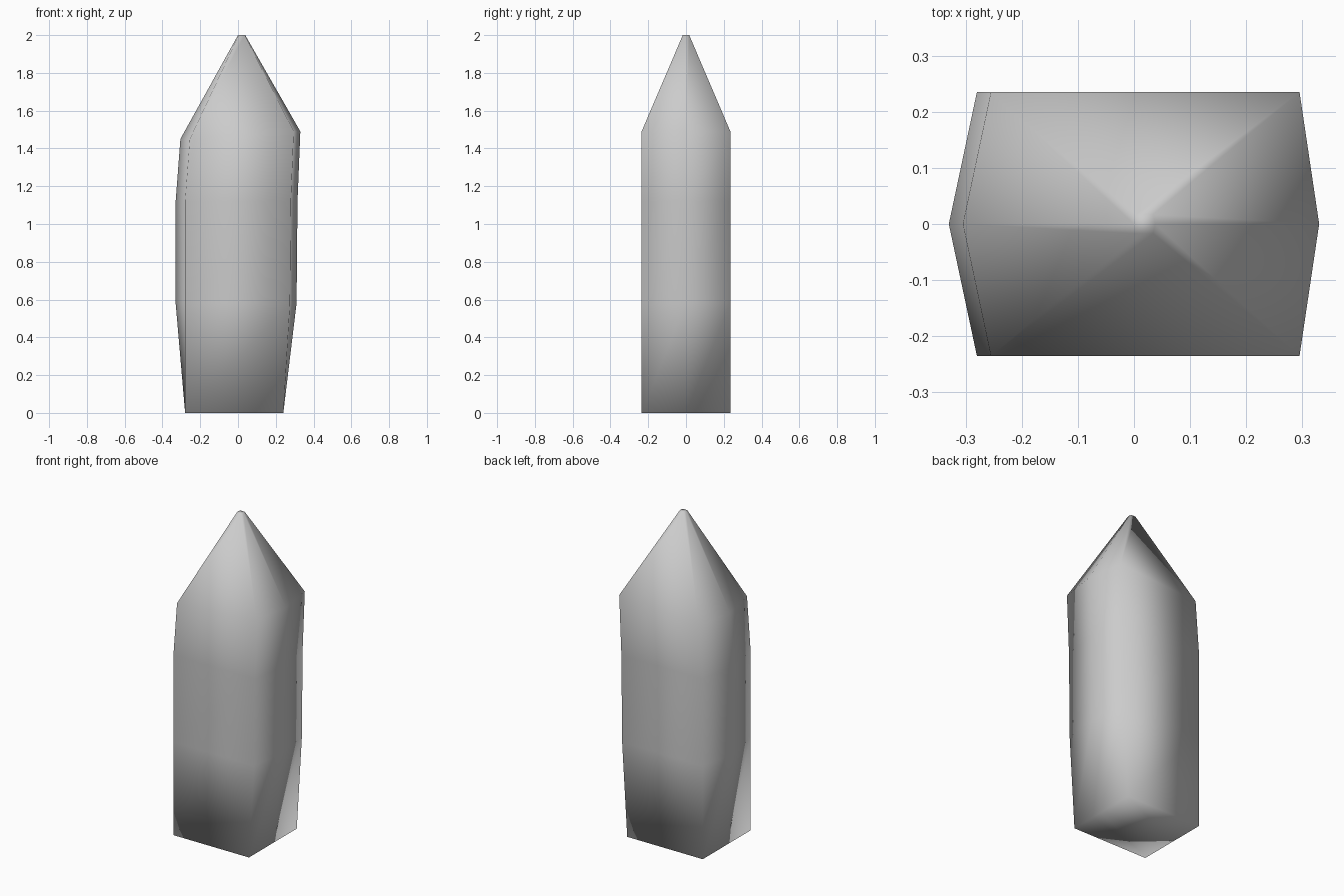
import bpy
import bmesh

cube = bpy.data.objects.get("Cube")
if cube:
    bpy.data.objects.remove(cube, do_unlink=True)

# Plain grey stone
stone = bpy.data.materials.new("grey_stone")
stone.use_nodes = True
colour = (0.6, 0.6, 0.6, 1.0)
stone.diffuse_color = colour
stone.node_tree.nodes["Principled BSDF"].inputs["Base Color"].default_value = colour

# Six-sided rings from base to tip:
# left z, right z, left ridge x, left corner x, right corner x, right ridge x, half depth
RINGS = [
    (0.0, 0.0, -0.28, -0.28, 0.24, 0.24, 0.235),
    (0.58, 0.58, -0.33, -0.28, 0.275, 0.31, 0.235),
    (1.12, 1.12, -0.33, -0.28, 0.28, 0.315, 0.235),
    (1.45, 1.49, -0.305, -0.255, 0.295, 0.33, 0.235),
    (2.0, 2.0, 0.0, 0.004, 0.034, 0.038, 0.017),
]


def add_ring(bm, zl, zr, ridge_l, corner_l, corner_r, ridge_r, depth):
    outline = [
        (ridge_l, 0, zl), (corner_l, -depth, zl), (corner_r, -depth, zr),
        (ridge_r, 0, zr), (corner_r, depth, zr), (corner_l, depth, zl),
    ]
    return [bm.verts.new(p) for p in outline]


# Pointed block: walls between rings, then base and tip caps
bm = bmesh.new()
rings = [add_ring(bm, *r) for r in RINGS]
for low, high in zip(rings, rings[1:]):
    for i in range(len(low)):
        j = (i + 1) % len(low)
        bm.faces.new((low[i], low[j], high[j], high[i]))
bm.faces.new(rings[0][::-1])
bm.faces.new(rings[-1])
bmesh.ops.recalc_face_normals(bm, faces=bm.faces)
for face in bm.faces:
    face.smooth = True

mesh = bpy.data.meshes.new("pointed_block")
bm.to_mesh(mesh)
bm.free()
mesh.materials.append(stone)
block = bpy.data.objects.new("pointed_block", mesh)
bpy.context.collection.objects.link(block)
